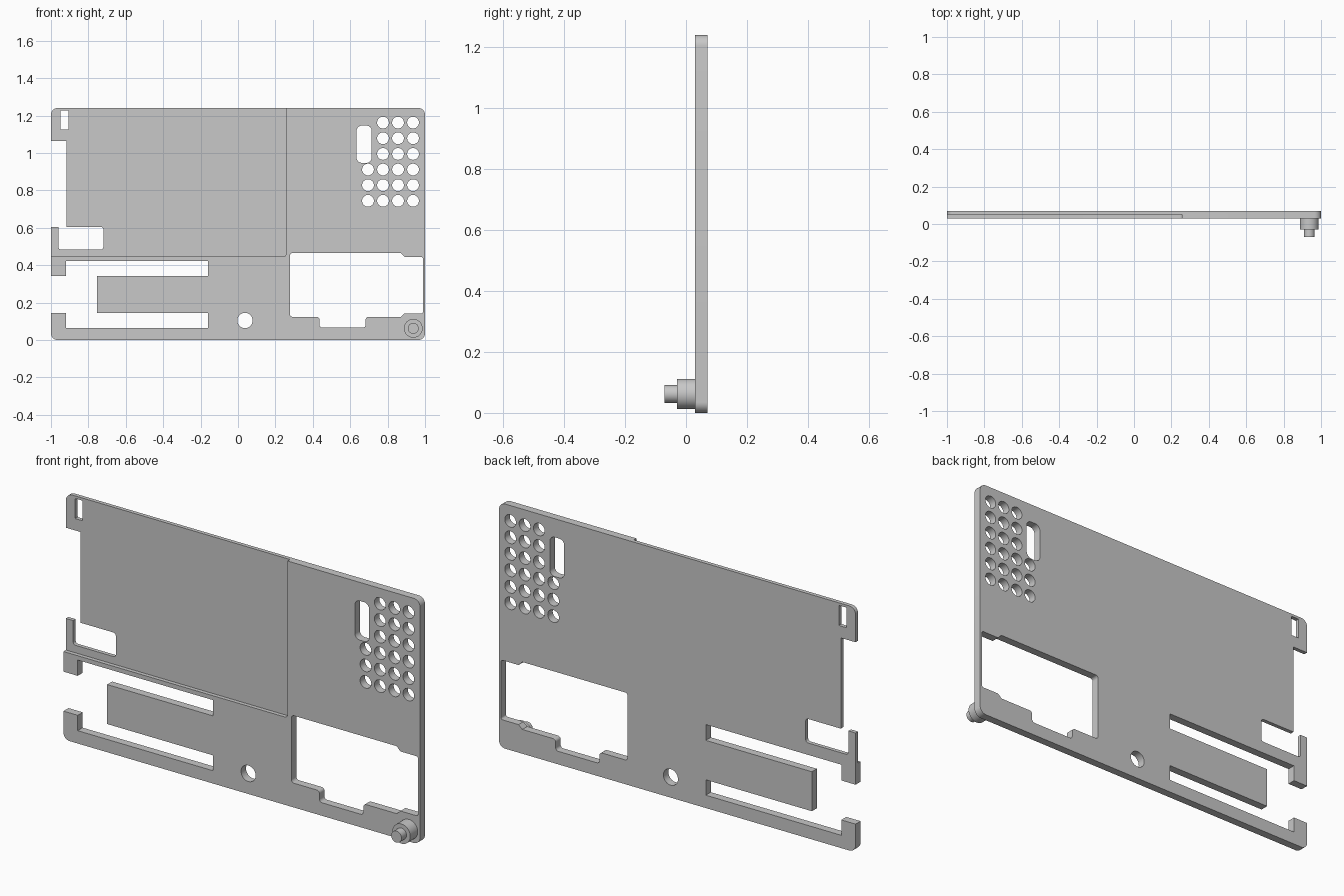
import bpy, bmesh, math
from mathutils import Vector

cube = bpy.data.objects.get("Cube")
if cube:
    bpy.data.objects.remove(cube)

FRONT, BACK, STEP = 0.03, 0.07, 0.05

grey = bpy.data.materials.new("plain grey")
grey.use_nodes = True
colour = (0.58, 0.58, 0.58, 1)
grey.diffuse_color = colour
grey.node_tree.nodes["Principled BSDF"].inputs["Base Color"].default_value = colour


def fillet(points, steps=6):
    """Turn (x, z[, radius]) corners into a list of 2D points with round corners."""
    out = []
    for i, p in enumerate(points):
        corner = Vector(p[:2])
        if len(p) < 3:
            out.append(corner)
            continue
        radius = p[2]
        u = (Vector(points[i - 1][:2]) - corner).normalized()
        v = (Vector(points[(i + 1) % len(points)][:2]) - corner).normalized()
        half = math.acos(u.dot(v)) / 2
        centre = corner + (u + v).normalized() * radius / math.sin(half)
        reach = radius / math.tan(half)
        a, b = corner + u * reach - centre, corner + v * reach - centre
        out += [centre + a.lerp(b, k / steps).normalized() * radius for k in range(steps + 1)]
    return out


def rect(x0, x1, z0, z1, r):
    return fillet([(x0, z0, r), (x1, z0, r), (x1, z1, r), (x0, z1, r)])


def circle(x, z, r, n=32):
    return [Vector((x + r * math.cos(math.tau * k / n), z + r * math.sin(math.tau * k / n)))
            for k in range(n)]


def prism(name, profiles, y0, y1):
    """Solid from counter-clockwise x-z profiles, spanning y0 to y1."""
    bm = bmesh.new()
    for profile in profiles:
        near = [bm.verts.new((p.x, y0, p.y)) for p in profile]
        far = [bm.verts.new((p.x, y1, p.y)) for p in profile]
        bm.faces.new(near)
        bm.faces.new(far[::-1])
        for i in range(len(near)):
            bm.faces.new((near[i - 1], far[i - 1], far[i], near[i]))
    bm.normal_update()
    mesh = bpy.data.meshes.new(name)
    bm.to_mesh(mesh)
    bm.free()
    mesh.materials.append(grey)
    obj = bpy.data.objects.new(name, mesh)
    bpy.context.collection.objects.link(obj)
    return obj


def activate(obj):
    bpy.ops.object.select_all(action='DESELECT')
    obj.select_set(True)
    bpy.context.view_layer.objects.active = obj


def cut(target, cutter):
    cutter.hide_render = True
    mod = target.modifiers.new("cut", 'BOOLEAN')
    mod.operation, mod.solver, mod.object = 'DIFFERENCE', 'EXACT', cutter
    activate(target)
    bpy.ops.object.modifier_apply(modifier=mod.name)
    bpy.data.objects.remove(cutter)


# Panel outline, with the side notches and the tongue on its right edge
R, S = 0.035, 0.015
panel = prism("panel", [fillet([
    (-1, 0, R), (1, 0, R), (1, 1.24, R), (-1, 1.24, R),
    (-1, 1.065), (-0.917, 1.065), (-0.917, 0.605),
    (-0.72, 0.605, S), (-0.72, 0.483, S), (-0.96, 0.483, S), (-0.96, 0.605), (-1, 0.605),
    (-1, 0.343), (-0.92, 0.343), (-0.92, 0.423), (-0.16, 0.423), (-0.16, 0.343),
    (-0.755, 0.343), (-0.755, 0.143), (-0.16, 0.143), (-0.16, 0.065),
    (-0.92, 0.065), (-0.92, 0.143), (-1, 0.143),
])], FRONT, BACK)

# Thin recessed area on the front
cut(panel, prism("recess_cutter", [fillet([
    (-1.1, 0.445), (0.257, 0.445, S), (0.257, 1.4), (-1.1, 1.4)])], -0.1, STEP))

# Stepped window, slots, round hole and grid of vent holes
window = fillet([
    (0.278, 0.465, S), (0.278, 0.123, S), (0.436, 0.123, S), (0.436, 0.066, S),
    (0.682, 0.066, S), (0.682, 0.123, S), (0.869, 0.123), (0.89, 0.142),
    (0.989, 0.142, 0.01), (0.989, 0.444, 0.01), (0.89, 0.444), (0.869, 0.465)])
openings = [window,
            rect(0.634, 0.715, 0.947, 1.146, 0.028),
            rect(-0.948, -0.906, 1.125, 1.227, 0.003),
            circle(0.037, 0.104, 0.041)]
for col in range(4):
    for row in range(6):
        if col > 0 or row < 3:
            openings.append(circle(0.695 + 0.0803 * col, 0.744 + 0.0836 * row, 0.0315))
cut(panel, prism("openings_cutter", openings, -0.2, 0.2))

# Stepped peg on the lower corner
collar = prism("peg_collar", [circle(0.937, 0.062, 0.05, 48)], -0.03, FRONT + 0.005)
tip = prism("peg_tip", [circle(0.937, 0.062, 0.029, 48)], -0.07, -0.025)

for obj in (panel, collar, tip):
    activate(obj)
    bpy.ops.object.shade_smooth_by_angle(angle=math.radians(30))
